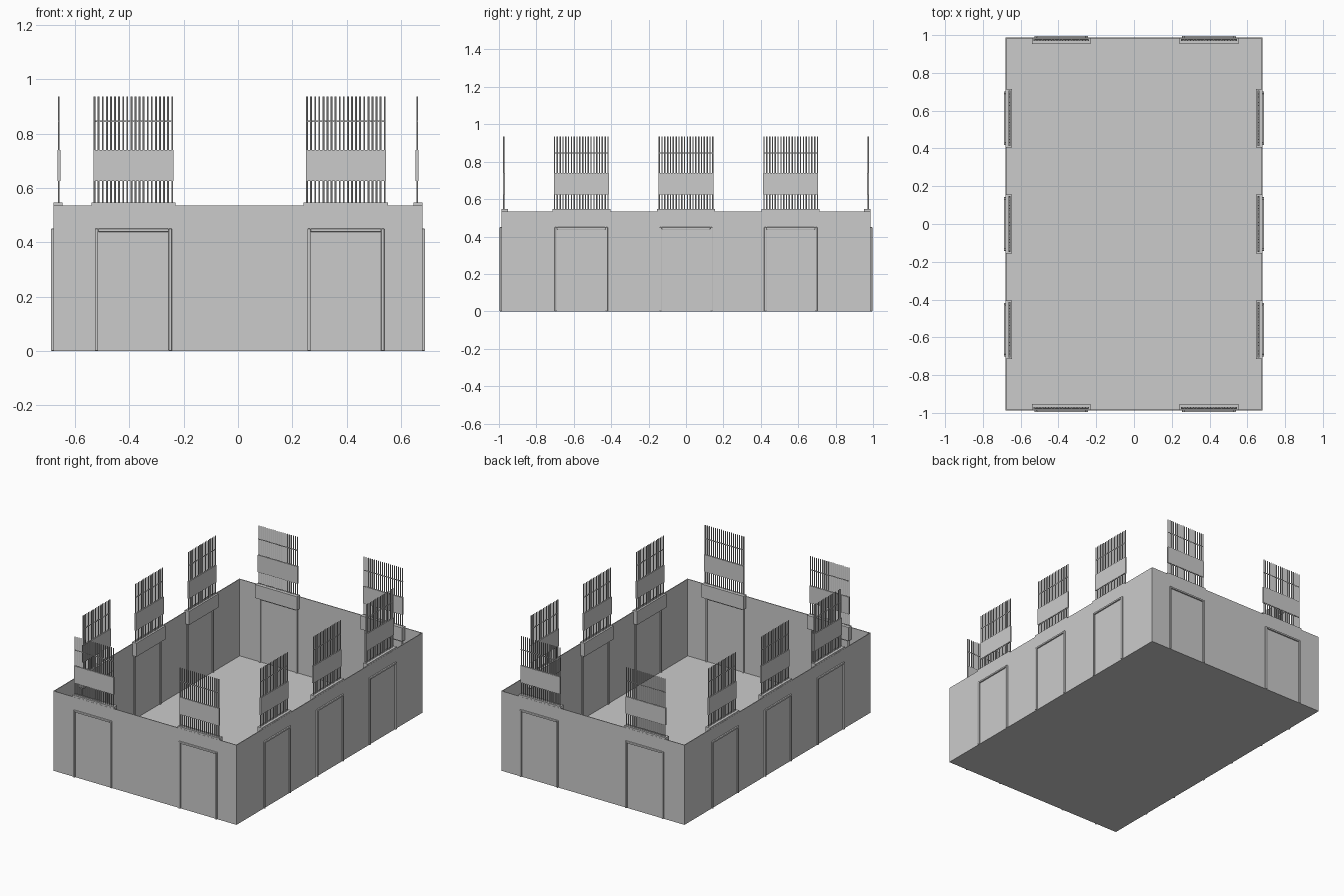
import bpy, bmesh, math
from mathutils import Matrix, Vector

if "Cube" in bpy.data.objects:
    bpy.data.objects.remove(bpy.data.objects["Cube"])

HX, HY, WALL_H, T = 0.68, 0.987, 0.535, 0.005


def add_box(bm, lo, hi):
    lo, hi = Vector(lo), Vector(hi)
    m = Matrix.Translation((lo + hi) / 2) @ Matrix.Diagonal((*(hi - lo), 1))
    bmesh.ops.create_cube(bm, size=1, matrix=m)


def add_bar(bm, u, v, z0, z1, r):
    m = Matrix.Translation((u, v, (z0 + z1) / 2))
    bmesh.ops.create_cone(bm, cap_ends=True, segments=8, radius1=r, radius2=r,
                          depth=z1 - z0, matrix=m)


def make(name, bm, matrix=None, bevel=0):
    me = bpy.data.meshes.new(name)
    bm.to_mesh(me)
    bm.free()
    ob = bpy.data.objects.new(name, me)
    bpy.context.collection.objects.link(ob)
    if matrix:
        ob.matrix_world = matrix
    if bevel:
        mod = ob.modifiers.new("bevel", 'BEVEL')
        mod.width, mod.segments = bevel, 2
    return ob


# Floor slab
bm = bmesh.new()
add_box(bm, (-HX + T / 2, -HY + T / 2, 0), (HX - T / 2, HY - T / 2, 0.02))
make("floor", bm)

# Thin open-topped walls
bm = bmesh.new()
for s in (-1, 1):
    xs = sorted((s * HX, s * (HX - T)))
    ys = sorted((s * HY, s * (HY - T)))
    add_box(bm, (xs[0], -HY, 0), (xs[1], HY, WALL_H))
    add_box(bm, (-HX + T, ys[0], 0), (HX - T, ys[1], WALL_H))
make("walls", bm)


# One bay in wall coordinates: x along the wall, -y outward, wall face at y = 0
def bay(name, mat, inset):
    # door casing, showing on both faces of the wall
    bm = bmesh.new()
    w, f, out, inn = 0.142, 0.012, -0.009, 0.013
    for s in (-1, 1):
        a, b = sorted((s * w, s * (w - f)))
        add_box(bm, (a, out, 0), (b, inn, 0.45))
    add_box(bm, (-w + f, out, 0.45 - f), (w - f, inn, 0.45))
    make(name + "_door_frame", bm, mat, 0.003)

    # mounting block inside the wall top
    bm = bmesh.new()
    add_box(bm, (-0.155, 0.001, 0.455), (0.155, 0.034, 0.546))
    make(name + "_mount_block", bm, mat)

    # vertical bars
    bm = bmesh.new()
    n = 20
    for i in range(n):
        add_bar(bm, -0.143 + 0.286 * i / (n - 1), inset, 0.54, 0.936, 0.0034)
    make(name + "_bars", bm, mat)

    # cross plate and thin rail
    bm = bmesh.new()
    add_box(bm, (-0.147, inset - 0.004, 0.625), (0.147, inset + 0.006, 0.74))
    make(name + "_plate", bm, mat)
    bm = bmesh.new()
    add_box(bm, (-0.146, inset - 0.002, 0.843), (0.146, inset + 0.002, 0.848))
    make(name + "_rail", bm, mat)


# Two bays on each end, three on each long side
for x in (-0.385, 0.397):
    bay("front", Matrix.Translation((x, -HY, 0)), 0.012)
    bay("back", Matrix.Translation((x, HY, 0)) @ Matrix.Rotation(math.pi, 4, 'Z'), 0.012)
for y in (-0.56, 0.0, 0.56):
    bay("right", Matrix.Translation((HX, y, 0)) @ Matrix.Rotation(math.pi / 2, 4, 'Z'), 0.02)
    bay("left", Matrix.Translation((-HX, y, 0)) @ Matrix.Rotation(-math.pi / 2, 4, 'Z'), 0.02)
